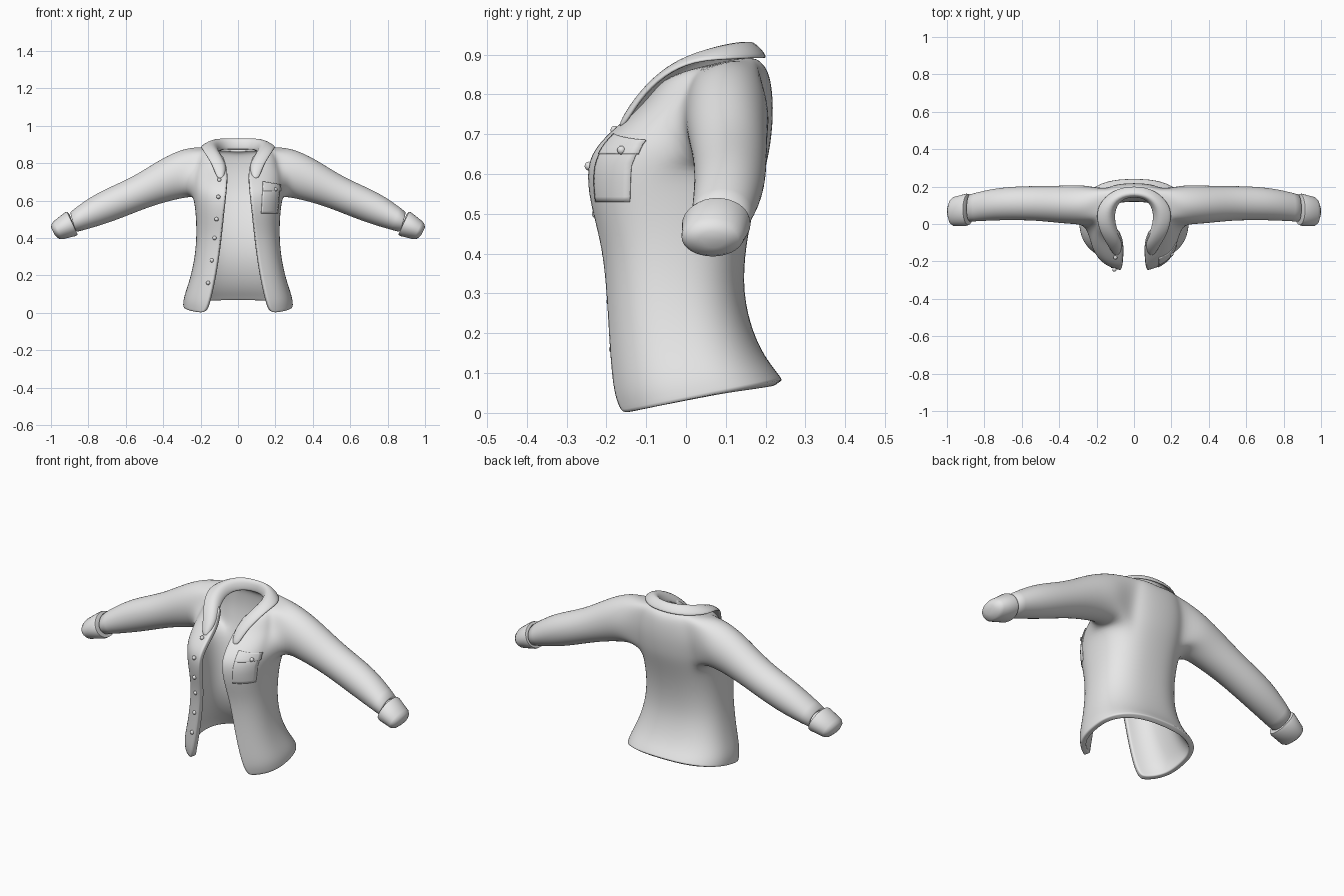
import bpy, bmesh, math

cube = bpy.data.objects.get("Cube")
if cube:
    bpy.data.objects.remove(cube, do_unlink=True)

grey = bpy.data.materials.new("light_grey_cloth")
grey.use_nodes = True
grey.diffuse_color = (0.8, 0.8, 0.8, 1)
for node in grey.node_tree.nodes:
    if node.type == 'BSDF_PRINCIPLED':
        node.inputs["Base Color"].default_value = (0.8, 0.8, 0.8, 1)


def finish(bm, name, angle=180):
    """Make a smooth-shaded object, keeping edges above the angle sharp."""
    mesh = bpy.data.meshes.new(name)
    bm.to_mesh(mesh)
    bm.free()
    mesh.materials.append(grey)
    mesh.shade_smooth()
    if angle < 180:
        mesh.set_sharp_from_angle(angle=math.radians(angle))
    ob = bpy.data.objects.new(name, mesh)
    bpy.context.collection.objects.link(ob)
    return ob


def thicken(ob, thickness, offset):
    m = ob.modifiers.new("thickness", 'SOLIDIFY')
    m.thickness = thickness
    m.offset = offset
    return m


def subdivide(ob):
    m = ob.modifiers.new("rounding", 'SUBSURF')
    m.levels = m.render_levels = 2


def bridge(bm, a, b):
    """Faces between two closed loops of equal length."""
    for i in range(len(a)):
        j = (i + 1) % len(a)
        bm.faces.new((a[i], a[j], b[j], b[i]))


def sheet(bm, grid):
    """Faces across a grid of vertices."""
    for a, b in zip(grid, grid[1:]):
        for i in range(len(a) - 1):
            bm.faces.new((a[i], a[i + 1], b[i + 1], b[i]))


def power(v, p):
    return math.copysign(abs(v) ** p, v)


# Torso rows: front z, back z, half width, front y, back y, half gap, shoulder lift
ROWS = [
    (-.008, .083, .295, -.19, .243, .18, 0),
    (.03, .108, .293, -.199, .225, .165, 0),
    (.075, .14, .283, -.204, .2, .152, 0),
    (.17, .2, .256, -.208, .169, .13, 0),
    (.3, .3, .231, -.211, .143, .108, 0),
    (.42, .42, .222, -.22, .15, .092, 0),
    (.53, .53, .227, -.25, .175, .08, 0),
    (.62, .62, .238, -.256, .203, .07, 0),
    (.675, .675, .241, -.228, .214, .063, 0),
    (.735, .75, .236, -.16, .221, .058, 0),
    (.775, .82, .222, -.112, .217, .06, 0),
    (.815, .865, .2, -.075, .205, .073, .035),
    (.825, .885, .135, -.06, .18, .08, .02)]
COLUMNS = 13


def half_section(row):
    """Points from the front edge round the left side to the back centre."""
    zf, zb, w, yf, yb, gap, lift = row
    start = -math.acos((gap / w) ** 1.25)
    points = []
    for i in range(COLUMNS + 1):
        t = start + (math.pi / 2 - start) * i / COLUMNS
        k = (1 + power(math.sin(t), .8)) / 2
        x = 0 if i == COLUMNS else w * power(math.cos(t), .8)
        points.append((x, yf + (yb - yf) * k, zf + (zb - zf) * k + lift * math.cos(t)))
    return points


def tube_ring(station, n, first_angle, side=1):
    """Oval ring given by its top and bottom (x, z), centre y and y radius."""
    (tx, tz), (bx, bz), yc, ry = station
    ring = []
    for i in range(n):
        t = first_angle + math.tau * i / n
        k = (1 + math.sin(t)) / 2
        ring.append((side * (bx + (tx - bx) * k), yc + ry * math.cos(t), bz + (tz - bz) * k))
    return ring


# Jacket body: half a torso with an armhole, bridged to a sleeve, then mirrored
SLEEVE = [
    ((.28, .886), (.262, .617), .105, .108),
    ((.41, .828), (.34, .603), .103, .103),
    ((.57, .719), (.48, .565), .112, .093),
    ((.76, .645), (.68, .48), .11, .09),
    ((.9, .538), (.865, .43), .085, .074)]
LOW, HIGH, FRONT, BACK = 7, 11, 5, 10
bm = bmesh.new()
torso = [[bm.verts.new(p) for p in half_section(r)] for r in ROWS]
for r in range(len(ROWS) - 1):
    for c in range(COLUMNS):
        if not (LOW <= r < HIGH and FRONT <= c < BACK):
            bm.faces.new((torso[r][c], torso[r][c + 1], torso[r + 1][c + 1], torso[r + 1][c]))
armhole = torso[LOW][FRONT:BACK + 1]
armhole += [torso[r][BACK] for r in range(LOW + 1, HIGH)]
armhole += torso[HIGH][FRONT:BACK + 1][::-1]
armhole += [torso[r][FRONT] for r in range(HIGH - 1, LOW, -1)]
for v in [v for row in torso[LOW + 1:HIGH] for v in row[FRONT + 1:BACK]]:
    bm.verts.remove(v)
count = len(armhole)
first = -math.pi / 2 - math.tau / count * (BACK - FRONT) / 2
loop = armhole
for station in SLEEVE:
    ring = [bm.verts.new(p) for p in tube_ring(station, count, first)]
    bridge(bm, loop, ring)
    loop = ring
body = finish(bm, "jacket_body")
mirror = body.modifiers.new("mirror", 'MIRROR')
mirror.merge_threshold = .0005
shell = thicken(body, .028, -1)
shell.edge_crease_outer = .5
shell.edge_crease_inner = .5
subdivide(body)

# Cuffs, closed with a shallow dome
CUFF = [
    ((.9, .525), (.868, .44), .08, .06), ((.915, .54), (.857, .418), .078, .083),
    ((.925, .537), (.868, .41), .076, .086), ((.985, .49), (.94, .393), .067, .078),
    ((.996, .475), (.958, .396), .066, .066), ((1.0, .455), (.98, .415), .066, .035)]
for side, word in ((1, "left"), (-1, "right")):
    bm = bmesh.new()
    rings = [[bm.verts.new(p) for p in tube_ring(s, 32, 0, side)] for s in CUFF]
    for a, b in zip(rings, rings[1:]):
        bridge(bm, a, b)
    bm.faces.new(rings[0])
    bm.faces.new(rings[-1])
    bmesh.ops.recalc_face_normals(bm, faces=bm.faces)
    finish(bm, word + "_cuff", 50)

# Folded collar: neck edge, fold and outer edge from the back centre to the lapel tip
COLLAR = [
    ((0, .15, .87), (0, .158, .945), (0, .208, .89)),
    ((.07, .135, .87), (.085, .14, .95), (.115, .188, .89)),
    ((.105, .07, .865), (.135, .08, .935), (.2, .1, .887)),
    ((.1, .0, .845), (.135, -.005, .9), (.202, .02, .885)),
    ((.078, -.06, .81), (.105, -.07, .855), (.18, -.055, .852)),
    ((.062, -.11, .765), (.075, -.128, .79), (.138, -.12, .788)),
    ((.082, -.16, .712), (.09, -.17, .719), (.112, -.162, .712))]
stations = [[(-x, y, z) for x, y, z in s] for s in COLLAR[:0:-1]] + COLLAR
bm = bmesh.new()
sheet(bm, [[bm.verts.new(p) for p in s] for s in stations])
collar = finish(bm, "collar")
thicken(collar, .018, 0)
subdivide(collar)


def row_at(z):
    """Half width, front y and back y of the torso at a height."""
    for a, b in zip(ROWS, ROWS[1:]):
        if a[0] <= z <= b[0]:
            f = (z - a[0]) / (b[0] - a[0])
            return [p + (q - p) * f for p, q in zip(a[2:5], b[2:5])]


def chest_point(u, z):
    """Point on the front of the torso, u being the fraction of its half width."""
    w, yf, yb = row_at(z)
    return (u * w, (yf + yb) / 2 - (yb - yf) / 2 * (1 - abs(u) ** 2.5) ** .4, z)


# Chest pocket and its flap, thin plates lying on the left front
def chest_patch(name, u0, u1, z0, z1, drop, height, n=10):
    bm = bmesh.new()
    grid = []
    for j in range(n + 1):
        row = []
        for i in range(n + 1):
            top = z1 - drop * i / n
            point = chest_point(u0 + (u1 - u0) * i / n, z0 + (top - z0) * j / n)
            row.append(bm.verts.new(point))
        grid.append(row)
    sheet(bm, grid)
    ob = finish(bm, name)
    wrap = ob.modifiers.new("lie_on_cloth", 'SHRINKWRAP')
    wrap.target = body
    wrap.wrap_method = 'NEAREST_SURFACEPOINT'
    wrap.wrap_mode = 'ABOVE_SURFACE'
    wrap.offset = height
    thicken(ob, .005, 0)


chest_patch("chest_pocket", .55, .93, .53, .66, 0, .001)
chest_patch("pocket_flap", .55, .94, .65, .7, .015, .004)


# Buttons: a row down the right front and one on the pocket flap
def button(name, x, z):
    bm = bmesh.new()
    bmesh.ops.create_uvsphere(bm, u_segments=16, v_segments=10, radius=.011)
    bmesh.ops.translate(bm, verts=bm.verts, vec=chest_point(x / row_at(z)[0], z))
    finish(bm, name)


for i, (x, z) in enumerate([(-.1, .71), (-.105, .62), (-.115, .5),
                            (-.125, .4), (-.14, .28), (-.16, .16)]):
    button("front_button_%d" % (i + 1), x, z)
button("pocket_button", .2, .66)
